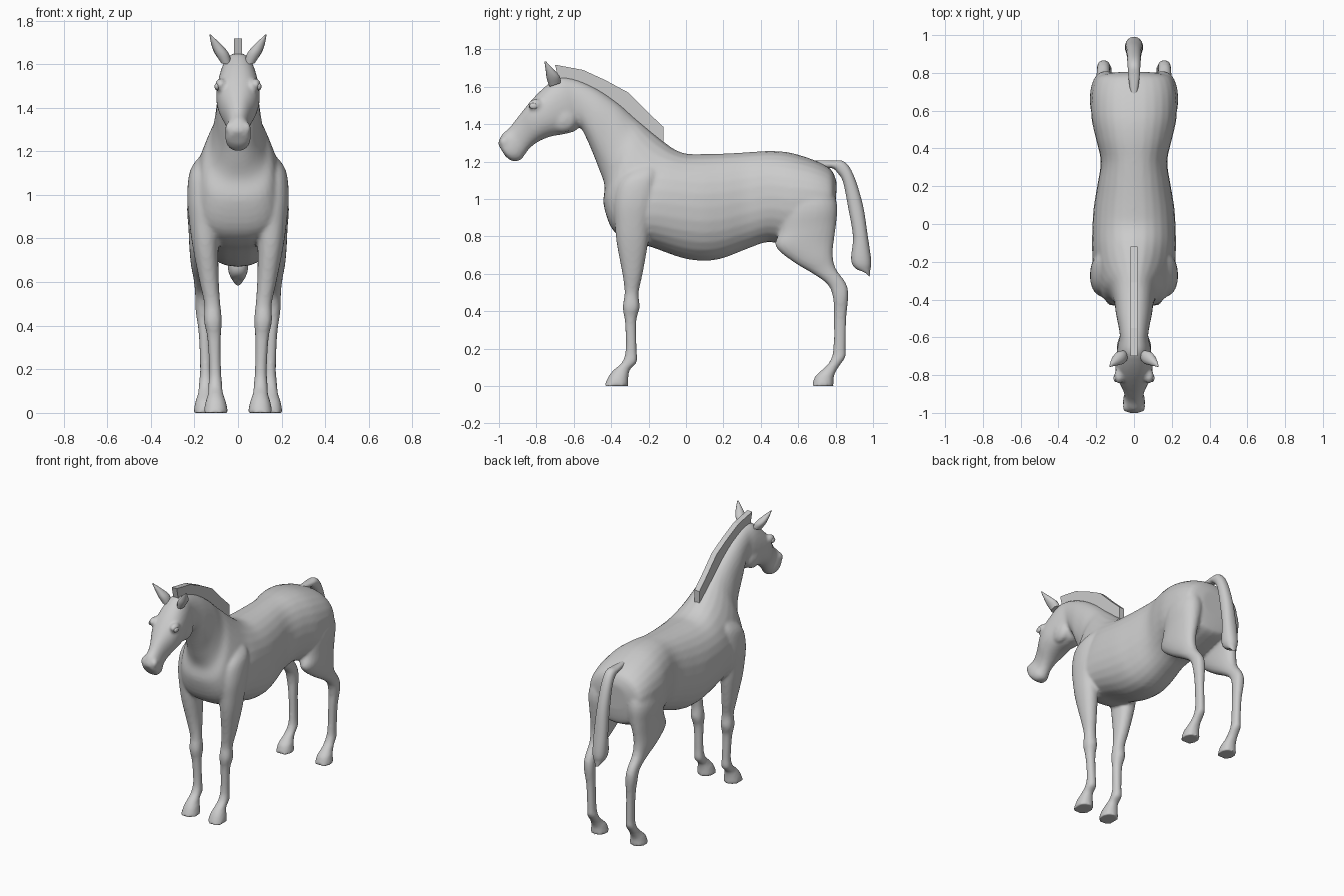
import bpy, bmesh, math
from mathutils import Vector

def finish(bm, name):
    bmesh.ops.recalc_face_normals(bm, faces=bm.faces)
    me = bpy.data.meshes.new(name)
    bm.to_mesh(me)
    bm.free()
    ob = bpy.data.objects.new(name, me)
    bpy.context.collection.objects.link(ob)
    return ob

def spline(rows, steps):
    """Catmull-Rom interpolation of ring parameters."""
    out, n = [], len(rows)
    for i in range(n - 1):
        a, b, c, d = (rows[min(max(i + j, 0), n - 1)] for j in (-1, 0, 1, 2))
        for s in range(steps):
            t = s / steps
            out.append([0.5 * (2*q + (r-p)*t + (2*p-5*q+4*r-v)*t*t + (3*q-p-3*r+v)*t**3)
                        for p, q, r, v in zip(a, b, c, d)])
    return out + [list(rows[-1])]

def loft(name, rows, side=1, seg=28, steps=4, power=0.9):
    """Rows: y,z of one edge, y,z of the opposite edge, half width, x centre, skew."""
    rows = [tuple(r) + (0,) * (7 - len(r)) for r in rows]
    bm, rings = bmesh.new(), []
    for y1, z1, y2, z2, w, cx, k in spline(rows, steps):
        ring = []
        for i in range(seg):
            a = 2 * math.pi * i / seg
            c, s = math.cos(a), math.sin(a)
            c = math.copysign(abs(c) ** power, c)
            s = math.copysign(abs(s) ** power, s)
            t = 0.5 - 0.5 * c + k * s * s
            ring.append(bm.verts.new((side * (cx + w * s), y1 + (y2-y1)*t, z1 + (z2-z1)*t)))
        rings.append(ring)
    for r, q in zip(rings, rings[1:]):
        for i in range(seg):
            j = (i + 1) % seg
            bm.faces.new((r[i], r[j], q[j], q[i]))
    bm.faces.new(rings[0])
    bm.faces.new(rings[-1][::-1])
    return finish(bm, name)

def ball(name, loc, scale):
    bpy.ops.mesh.primitive_uv_sphere_add(segments=20, ring_count=12, location=loc)
    ob = bpy.context.object
    ob.name, ob.scale = name, scale
    return ob

# Trunk from rump to throat
trunk = [
    (.805, 1.09, .80, .92, .10), (.79, 1.135, .79, .85, .17), (.76, 1.17, .77, .81, .205),
    (.68, 1.21, .69, .78, .225), (.56, 1.247, .56, .75, .225), (.45, 1.257, .44, .77, .20),
    (.33, 1.25, .33, .735, .176), (.2, 1.243, .2, .685, .195), (.08, 1.24, .1, .67, .213),
    (0, 1.243, -.02, .685, .22), (-.06, 1.265, -.19, .745, .222, 0, .05),
    (-.11, 1.30, -.31, .775, .215, 0, .1), (-.16, 1.34, -.395, .84, .20, 0, .13),
    (-.22, 1.39, -.44, .97, .165, 0, .13), (-.28, 1.44, -.435, 1.07, .125, 0, .08),
    (-.36, 1.51, -.465, 1.16, .105), (-.46, 1.58, -.50, 1.25, .095),
    (-.55, 1.625, -.535, 1.33, .082), (-.62, 1.647, -.565, 1.38, .075)]
# Head from poll to muzzle
head = [
    (-.68, 1.65, -.60, 1.36, .085), (-.74, 1.612, -.66, 1.345, .095),
    (-.80, 1.557, -.72, 1.335, .10), (-.85, 1.50, -.78, 1.312, .088),
    (-.90, 1.437, -.83, 1.277, .062), (-.945, 1.38, -.86, 1.24, .05),
    (-.98, 1.35, -.885, 1.208, .058), (-1.0, 1.315, -.93, 1.203, .055),
    (-1.003, 1.29, -.967, 1.23, .035)]
front_leg = [
    (-.29, 1.17, -.17, 1.19, .03, .14), (-.36, 1.09, -.15, 1.13, .065, .155),
    (-.385, .98, -.16, 1.0, .078, .155), (-.38, .86, -.19, .86, .07, .152),
    (-.368, .75, -.205, .75, .058, .148), (-.34, .6, -.232, .6, .044, .132),
    (-.328, .5, -.253, .5, .037, .118), (-.338, .42, -.248, .42, .041, .115),
    (-.326, .34, -.265, .35, .031, .11), (-.322, .2, -.264, .2, .027, .105),
    (-.34, .13, -.262, .13, .032, .104), (-.388, .085, -.298, .09, .035, .103),
    (-.415, .05, -.308, .05, .047, .102), (-.437, 0, -.308, 0, .057, .102)]
hind_leg = [
    (.57, 1.12, .77, 1.10, .06, .135), (.52, .96, .808, .97, .085, .147),
    (.50, .83, .802, .86, .072, .155), (.48, .745, .79, .77, .06, .163),
    (.58, .66, .785, .70, .05, .166), (.68, .60, .80, .63, .04, .164),
    (.76, .54, .855, .55, .035, .162), (.788, .46, .868, .485, .035, .16),
    (.79, .36, .857, .36, .027, .153), (.788, .2, .854, .2, .026, .148),
    (.768, .13, .852, .155, .031, .148), (.725, .085, .815, .10, .033, .15),
    (.69, .05, .79, .05, .046, .15), (.672, 0, .79, 0, .055, .15)]

parts = [loft("body", trunk + head)]
for s in (1, -1):
    parts += [loft("front_leg", front_leg, s), loft("hind_leg", hind_leg, s)]
    # Brow, cheek and nostril masses blended into the head
    parts.append(ball("brow", (s * .08, -.805, 1.505), (.025, .04, .03)))
    parts.append(ball("cheek", (s * .05, -.66, 1.43), (.042, .08, .075)))
    parts.append(ball("nostril", (s * .04, -.97, 1.305), (.02, .025, .03)))

# Fuse the body masses into one smooth skin
bpy.ops.object.select_all(action='DESELECT')
for p in parts:
    p.select_set(True)
body = parts[0]
bpy.context.view_layer.objects.active = body
bpy.ops.object.join()
body.name = "horse_body"
rm = body.modifiers.new("fuse", 'REMESH')
rm.mode, rm.voxel_size, rm.use_smooth_shade = 'VOXEL', 0.01, True
sm = body.modifiers.new("soften", 'SMOOTH')
sm.factor, sm.iterations = 0.5, 5

smooth = []
# Tail
smooth.append(loft("tail", [
    (.69, 1.205, .72, 1.16, .02), (.78, 1.205, .78, 1.165, .03), (.845, 1.20, .81, 1.14, .033),
    (.895, 1.13, .84, 1.09, .036), (.945, .97, .868, .95, .04), (.972, .8, .893, .8, .046),
    (.99, .67, .883, .68, .047), (.985, .62, .905, .63, .035), (.982, .585, .955, .61, .015)]))
for s, tag in ((1, "left"), (-1, "right")):
    # Ears
    smooth.append(loft(tag + "_ear", [
        (-.73, 1.60, -.67, 1.62, .025, .055), (-.745, 1.645, -.675, 1.655, .032, .075),
        (-.75, 1.685, -.705, 1.69, .024, .098), (-.757, 1.735, -.748, 1.735, .003, .128)], s, 12))
    # Eyes
    smooth.append(ball(tag + "_eye", (s * .096, -.815, 1.497), (.012, .022, .017)))

# Mane: thin upright slab along the crest
bm = bmesh.new()
prof = [(-.12, 1.385), (-.20, 1.46), (-.31, 1.57), (-.43, 1.635), (-.55, 1.69), (-.70, 1.718),
        (-.68, 1.63), (-.55, 1.60), (-.42, 1.53), (-.30, 1.43), (-.20, 1.35), (-.12, 1.28)]
f = bm.faces.new([bm.verts.new((-.019, y, z)) for y, z in prof])
ext = bmesh.ops.extrude_face_region(bm, geom=[f])
bmesh.ops.translate(bm, vec=Vector((.038, 0, 0)),
                    verts=[g for g in ext["geom"] if isinstance(g, bmesh.types.BMVert)])
finish(bm, "mane")

bpy.ops.object.select_all(action='DESELECT')
for ob in smooth:
    ob.select_set(True)
bpy.context.view_layer.objects.active = smooth[0]
bpy.ops.object.shade_smooth_by_angle(angle=math.radians(50))
